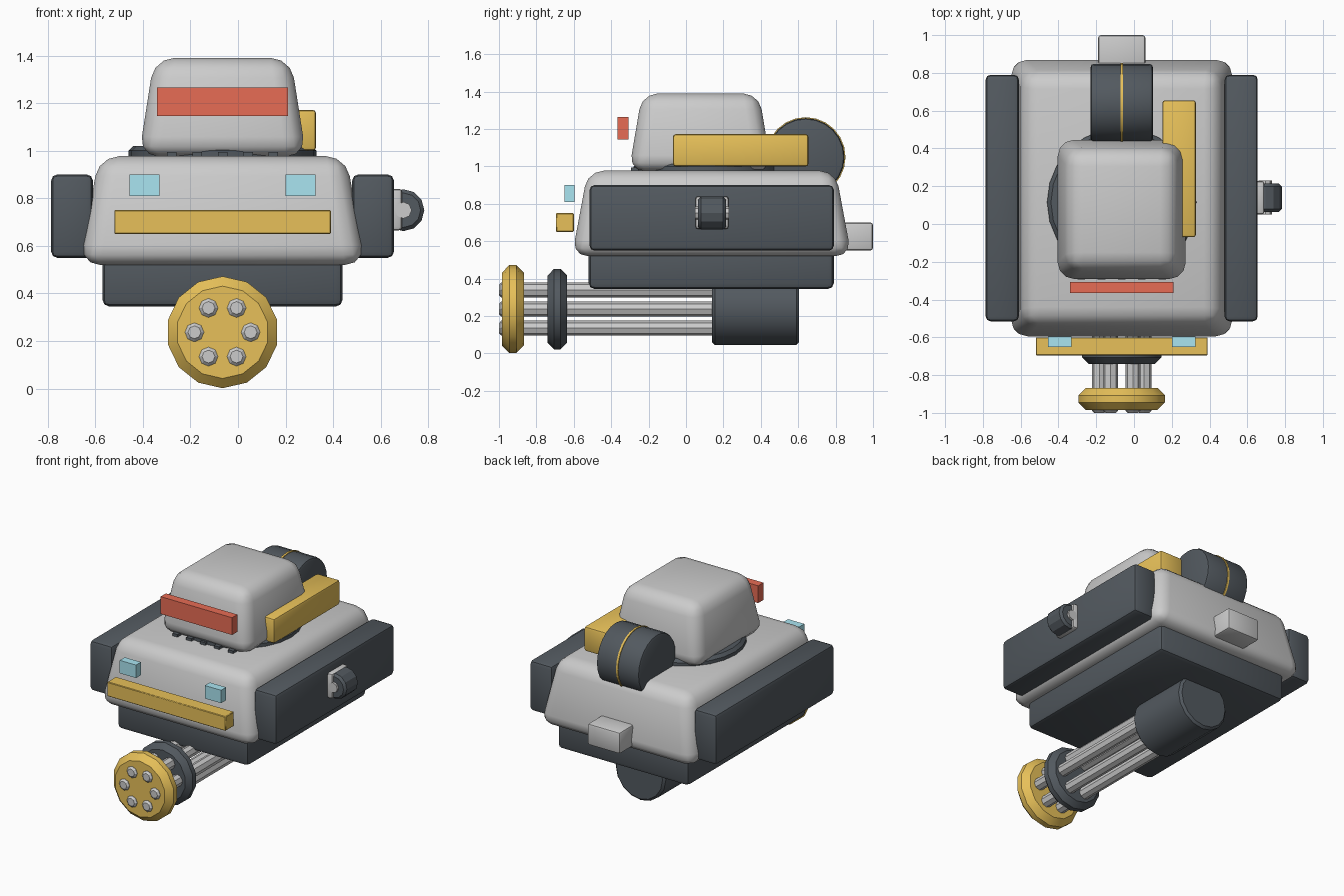
import bpy, bmesh, math
from mathutils import Matrix, Vector

if "Cube" in bpy.data.objects:
    bpy.data.objects.remove(bpy.data.objects["Cube"])

CX = -0.065  # centre line of the vehicle body


def material(name, rgb):
    m = bpy.data.materials.new(name)
    m.diffuse_color = (*rgb, 1)
    m.use_nodes = True
    m.node_tree.nodes["Principled BSDF"].inputs["Base Color"].default_value = m.diffuse_color
    return m


DARK = material("dark_metal", (0.085, 0.10, 0.115))
GOLD = material("yellow_paint", (0.80, 0.53, 0.10))
RED = material("red_glass", (0.80, 0.15, 0.09))
CYAN = material("cyan_glass", (0.40, 0.78, 0.88))


def finish(bm, name, mat, angle=40):
    bmesh.ops.recalc_face_normals(bm, faces=bm.faces)
    me = bpy.data.meshes.new(name)
    bm.to_mesh(me)
    bm.free()
    for p in me.polygons:
        p.use_smooth = True
    me.set_sharp_from_angle(angle=math.radians(angle))
    if mat:
        me.materials.append(mat)
    ob = bpy.data.objects.new(name, me)
    bpy.context.collection.objects.link(ob)
    return ob


def box(name, x, y, z, mat=None, bevel=0.0, seg=2, taper=(0, 0)):
    """Box from min/max ranges; taper moves the top corners inward."""
    bm = bmesh.new()
    bmesh.ops.create_cube(bm, size=1)
    lo, hi = Vector((x[0], y[0], z[0])), Vector((x[1], y[1], z[1]))
    for v in bm.verts:
        top = v.co.z > 0
        s = Vector((math.copysign(1, v.co.x), math.copysign(1, v.co.y)))
        v.co = Vector([lo[i] + (hi[i] - lo[i]) * (v.co[i] + 0.5) for i in range(3)])
        if top:
            v.co.x -= s.x * taper[0]
            v.co.y -= s.y * taper[1]
    if bevel:
        bmesh.ops.bevel(bm, geom=bm.edges[:], offset=bevel, segments=seg,
                        profile=0.5, affect='EDGES', clamp_overlap=True)
    return finish(bm, name, mat)


def cylinder(name, centre, r, length, axis, sides, mat=None, bevel=0.0, seg=1, angle=28):
    bm = bmesh.new()
    bmesh.ops.create_cone(bm, cap_ends=True, segments=sides, radius1=r, radius2=r, depth=length)
    if bevel:
        rims = [e for e in bm.edges if abs(e.verts[0].co.z - e.verts[1].co.z) < 1e-5]
        bmesh.ops.bevel(bm, geom=rims, offset=bevel, segments=seg,
                        profile=0.5, affect='EDGES', clamp_overlap=True)
    turn = {'X': Matrix.Rotation(math.pi / 2, 4, 'Y'),
            'Y': Matrix.Rotation(math.pi / 2, 4, 'X'),
            'Z': Matrix.Identity(4)}[axis]
    bm.transform(Matrix.Translation(centre) @ turn)
    return finish(bm, name, mat, angle)


# Hull and chassis
box("hull", (CX - 0.60, CX + 0.60), (-0.61, 0.885), (0.52, 0.977), None, 0.085, 3, (0.08, 0.085))
box("chassis", (CX - 0.505, CX + 0.505), (-0.52, 0.79), (0.345, 0.62), DARK, 0.03)
box("rear_box", (CX - 0.125, CX + 0.125), (0.80, 1.0), (0.55, 0.70), None, 0.015)

# Side pods and headlights, mirrored about the centre line
for side, s in (("left", -1), ("right", 1)):
    xs = sorted((CX + s * 0.545, CX + s * 0.72))
    box(side + "_side_pod", xs, (-0.515, 0.79), (0.55, 0.90), DARK, 0.025)
    xs = sorted((CX + s * 0.265, CX + s * 0.39))
    box(side + "_headlight", xs, (-0.65, -0.595), (0.81, 0.90), CYAN)

# Front bumper
box("bumper", (CX - 0.455, CX + 0.455), (-0.695, -0.60), (0.65, 0.75), GOLD, 0.004, 1)

# Turret, ring and ring studs
box("turret", (CX - 0.352, CX + 0.352), (-0.305, 0.46), (0.975, 1.39), None, 0.085, 3, (0.065, 0.07))
cylinder("turret_ring", (CX, 0.115, 0.985), 0.395, 0.07, 'Z', 24, DARK, 0.02)
for i in range(-2, 3):
    x = CX + i * 0.107
    box("ring_stud", (x - 0.02, x + 0.02), (-0.295, -0.25), (0.97, 0.995), DARK)
box("visor", (CX - 0.275, CX + 0.275), (-0.365, -0.307), (1.145, 1.265), RED)
box("turret_side_box", (0.15, 0.328), (-0.07, 0.655), (1.0, 1.172), GOLD, 0.015)

# Drum behind the turret
cylinder("drum", (CX, 0.64, 1.05), 0.208, 0.33, 'X', 24, DARK, 0.018, 2)
cylinder("drum_band", (CX, 0.64, 1.05), 0.213, 0.014, 'X', 24, GOLD)

# Small roller in a bracket on the right pod
box("roller_bracket", (0.62, 0.69), (0.05, 0.228), (0.665, 0.84), None, 0.015)
cylinder("roller", (0.695, 0.139, 0.75), 0.088, 0.15, 'Y', 12, DARK, 0.015)
cylinder("roller_pin", (0.695, 0.139, 0.75), 0.035, 0.18, 'Y', 8)

# Rotary gun under the chassis
GZ = 0.237
cylinder("gun_motor", (CX, 0.372, GZ), 0.193, 0.465, 'Y', 16, DARK, 0.015)
cylinder("gun_clamp", (CX, -0.688, GZ), 0.215, 0.105, 'Y', 14, DARK, 0.035)
cylinder("gun_front_disc", (CX, -0.926, GZ), 0.235, 0.118, 'Y', 14, GOLD, 0.04)
for i in range(6):
    a = i * math.pi / 3
    c = (CX + 0.118 * math.cos(a), -0.4, GZ + 0.118 * math.sin(a))
    cylinder("gun_barrel", c, 0.04, 1.2, 'Y', 8, None, 0.012)
